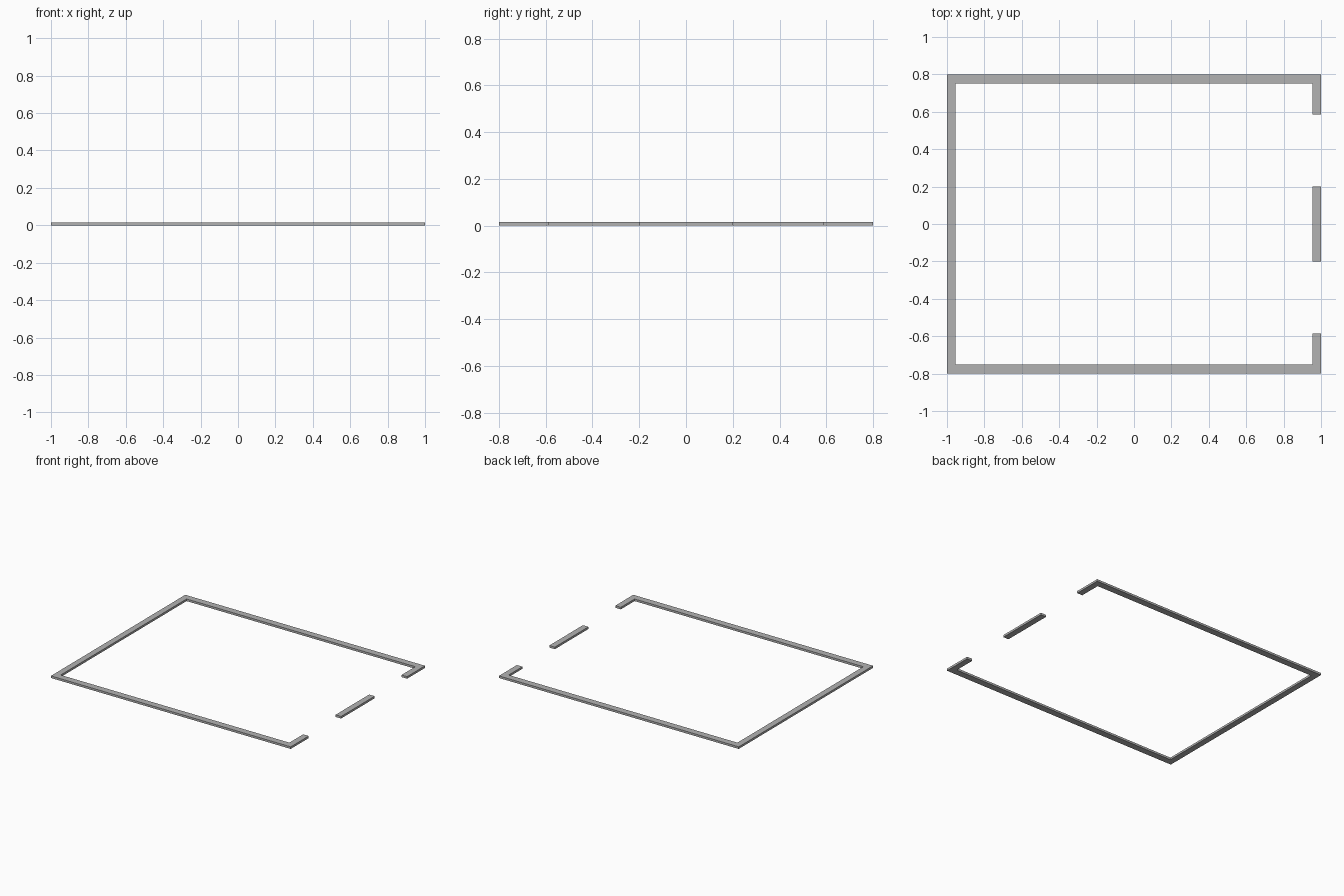
import bpy, bmesh

if "Cube" in bpy.data.objects:
    bpy.data.objects.remove(bpy.data.objects["Cube"])

HEIGHT = 0.016
T = 0.046          # side wall width
X, Y = 1.0, 0.8    # outer half sizes
YI = 0.75          # inner half depth
STUB = 0.586       # where the wall returns stop at the openings

# Dark grey shared by all walls
grey = bpy.data.materials.new("dark_grey")
grey.diffuse_color = (0.45, 0.45, 0.45, 1)
grey.use_nodes = True
grey.node_tree.nodes["Principled BSDF"].inputs["Base Color"].default_value = grey.diffuse_color


def extruded(name, outline):
    """Extrude a flat outline up from z = 0."""
    bm = bmesh.new()
    face = bm.faces.new([bm.verts.new((x, y, 0)) for x, y in outline])
    top = bmesh.ops.extrude_face_region(bm, geom=[face], use_keep_orig=True)
    verts = [g for g in top["geom"] if isinstance(g, bmesh.types.BMVert)]
    bmesh.ops.translate(bm, vec=(0, 0, HEIGHT), verts=verts)
    bmesh.ops.recalc_face_normals(bm, faces=bm.faces)
    mesh = bpy.data.meshes.new(name)
    bm.to_mesh(mesh)
    bm.free()
    mesh.materials.append(grey)
    obj = bpy.data.objects.new(name, mesh)
    bpy.context.collection.objects.link(obj)
    return obj


# C-shaped perimeter wall: lower half outline, mirrored for the upper half
lower = [(-X, -Y), (X, -Y), (X, -STUB), (X - T, -STUB), (X - T, -YI), (-X + T, -YI)]
upper = [(x, -y) for x, y in reversed(lower)]
extruded("perimeter_wall", lower + upper)

# Free-standing wall between the two openings
extruded("middle_wall", [(X - T, -0.2), (X, -0.2), (X, 0.2), (X - T, 0.2)])
